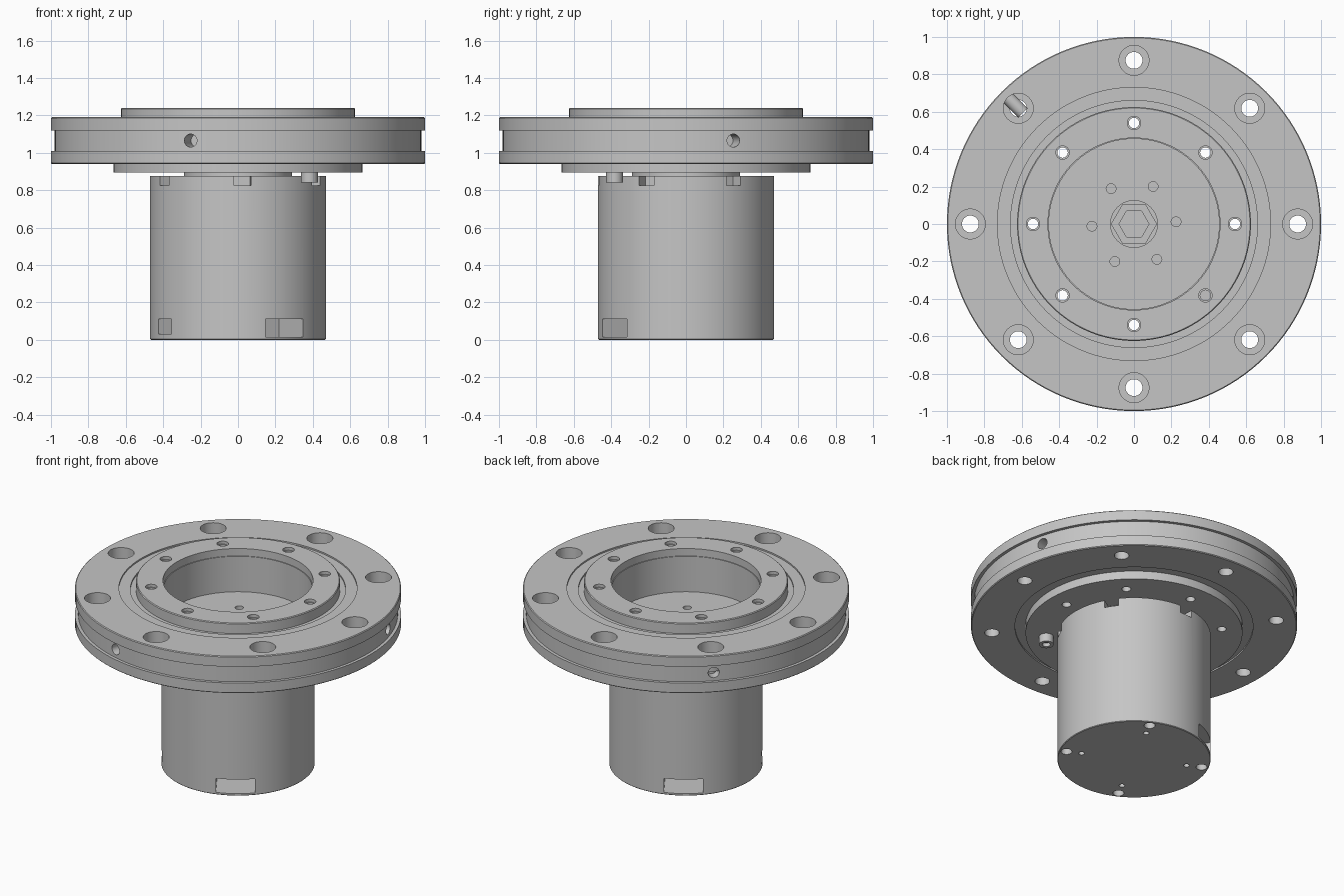
import bpy
import bmesh
from math import cos, sin, pi, radians
from mathutils import Matrix

cube = bpy.data.objects.get("Cube")
if cube:
    bpy.data.objects.remove(cube, do_unlink=True)

metal = bpy.data.materials.new("grey_metal")
metal.use_nodes = True
metal.diffuse_color = (0.56, 0.56, 0.56, 1)
metal.node_tree.nodes["Principled BSDF"].inputs["Base Color"].default_value = (0.56, 0.56, 0.56, 1)


def revolve(bm, profile, steps, matrix=Matrix()):
    """Spin a closed (radius, height) outline around z."""
    part = bmesh.new()
    verts = [part.verts.new((r, 0, z)) for r, z in profile]
    edges = [part.edges.new((v, verts[i - 1])) for i, v in enumerate(verts)]
    bmesh.ops.spin(part, geom=verts + edges, cent=(0, 0, 0), axis=(0, 0, 1),
                   angle=2 * pi, steps=steps)
    bmesh.ops.remove_doubles(part, verts=part.verts, dist=1e-5)
    loose = [e for e in part.edges if not e.link_faces]
    bmesh.ops.delete(part, geom=loose, context='EDGES')
    bmesh.ops.recalc_face_normals(part, faces=part.faces)
    bmesh.ops.transform(part, matrix=matrix, verts=part.verts)
    temp = bpy.data.meshes.new("temp")
    part.to_mesh(temp)
    part.free()
    bm.from_mesh(temp)
    bpy.data.meshes.remove(temp)


def polar(radius, degrees, z=0):
    a = radians(degrees)
    return Matrix.Translation((radius * cos(a), radius * sin(a), z))


def pin(bm, radius, degrees, size, low, high, steps=24):
    """Vertical cylinder standing on a bolt circle."""
    revolve(bm, [(0, low), (size, low), (size, high), (0, high)], steps,
            polar(radius, degrees))


def block(bm, degrees, inner, outer, width, low, high):
    """Box reaching from one radius to another at an angle."""
    matrix = (Matrix.Rotation(radians(degrees), 4, 'Z')
              @ Matrix.Translation(((inner + outer) / 2, 0, (low + high) / 2))
              @ Matrix.Diagonal((outer - inner, width, high - low, 1)))
    bmesh.ops.create_cube(bm, size=1, matrix=matrix)


def make(name, bm):
    mesh = bpy.data.meshes.new(name)
    bm.to_mesh(mesh)
    bm.free()
    obj = bpy.data.objects.new(name, mesh)
    bpy.context.collection.objects.link(obj)
    mesh.materials.append(metal)
    return obj


def lathe(name, profile, steps=128):
    bm = bmesh.new()
    revolve(bm, profile, steps)
    return make(name, bm)


def cut(obj, bm):
    """Subtract the cutter mesh and keep the result."""
    cutter = make("cutter", bm)
    cutter.hide_render = True
    mod = obj.modifiers.new("cut", 'BOOLEAN')
    mod.operation = 'DIFFERENCE'
    mod.solver = 'EXACT'
    mod.object = cutter
    bpy.context.view_layer.update()
    graph = bpy.context.evaluated_depsgraph_get()
    result = bpy.data.meshes.new_from_object(obj.evaluated_get(graph))
    obj.modifiers.clear()
    obj.data = result
    bpy.data.objects.remove(cutter, do_unlink=True)


def finish(obj):
    obj.data.materials.clear()
    obj.data.materials.append(metal)
    obj.data.shade_smooth()
    obj.data.set_sharp_from_angle(angle=radians(30))


# Outer flange with a shallow rim groove and a recess around the hub
flange = lathe("outer_flange", [
    (0.66, 0.95), (0.73, 0.95), (0.73, 0.94), (0.995, 0.94), (1, 0.945),
    (1, 1.01), (0.98, 1.01), (0.98, 1.12), (1, 1.12), (1, 1.185),
    (0.995, 1.19), (0.73, 1.19), (0.73, 1.18), (0.66, 1.18)])
bm = bmesh.new()
for i in range(8):
    revolve(bm, [(0, 0.9), (0.045, 0.9), (0.045, 1.06), (0.08, 1.06),
                 (0.08, 1.3), (0, 1.3)], 32, polar(0.875, 45 * i))
for angle in (-105, 15, 135):
    aim = polar(0.84, angle, 1.065) @ Matrix.Rotation(radians(angle), 4, 'Z') \
        @ Matrix.Rotation(pi / 2, 4, 'Y')
    revolve(bm, [(0, 0), (0.035, 0), (0.035, 0.3), (0, 0.3)], 24, aim)
cut(flange, bm)
finish(flange)

# Inner hub: raised ring, open bore and recessed floor
hub = lathe("inner_hub", [
    (0, 0.895), (0.665, 0.895), (0.665, 1.17), (0.625, 1.17), (0.625, 1.235),
    (0.62, 1.24), (0.46, 1.24), (0.46, 1.19), (0.455, 1.19), (0.455, 0.95),
    (0.125, 0.95), (0.125, 0.92), (0, 0.92)])
bm = bmesh.new()
for i in range(8):
    revolve(bm, [(0, 0.8), (0.028, 0.8), (0.028, 1.22), (0.036, 1.22),
                 (0.036, 1.3), (0, 1.3)], 24, polar(0.54, 45 * i))
for i in range(6):
    pin(bm, 0.225, 3 + 60 * i, 0.026, 0.91, 1)
cut(hub, bm)
finish(hub)

# Hexagonal nut in the middle of the floor
finish(lathe("centre_nut", [(0.08, 0.915), (0.123, 0.915), (0.123, 0.945), (0.08, 0.945)], 6))

# Motor body with neck, top notches, base slots and base holes
body = lathe("body", [
    (0, 0), (0.466, 0), (0.47, 0.004), (0.47, 0.875), (0.29, 0.875),
    (0.29, 0.9), (0, 0.9)])
bm = bmesh.new()
for i in range(6):
    block(bm, 33 + 60 * i, 0.39, 0.6, 0.09, 0.825, 0.89)
for angle in (-57, 123):
    block(bm, angle, 0.22, 0.6, 0.24, 0.015, 0.11)
block(bm, -147, 0.36, 0.6, 0.13, 0.03, 0.11)
for i in range(4):
    pin(bm, 0.425, 63 + 90 * i, 0.034, -0.1, 0.05)
    pin(bm, 0.33, 63 + 90 * i, 0.018, -0.1, 0.05)
cut(body, bm)
finish(body)

# Single socket bolt fitted from below
bm = bmesh.new()
revolve(bm, [(0, 0.865), (0.025, 0.865), (0.025, 0.84), (0.045, 0.84),
             (0.045, 0.897), (0.028, 0.897), (0.028, 1.2), (0, 1.2)], 24,
        polar(0.54, -45))
finish(make("socket_bolt", bm))
